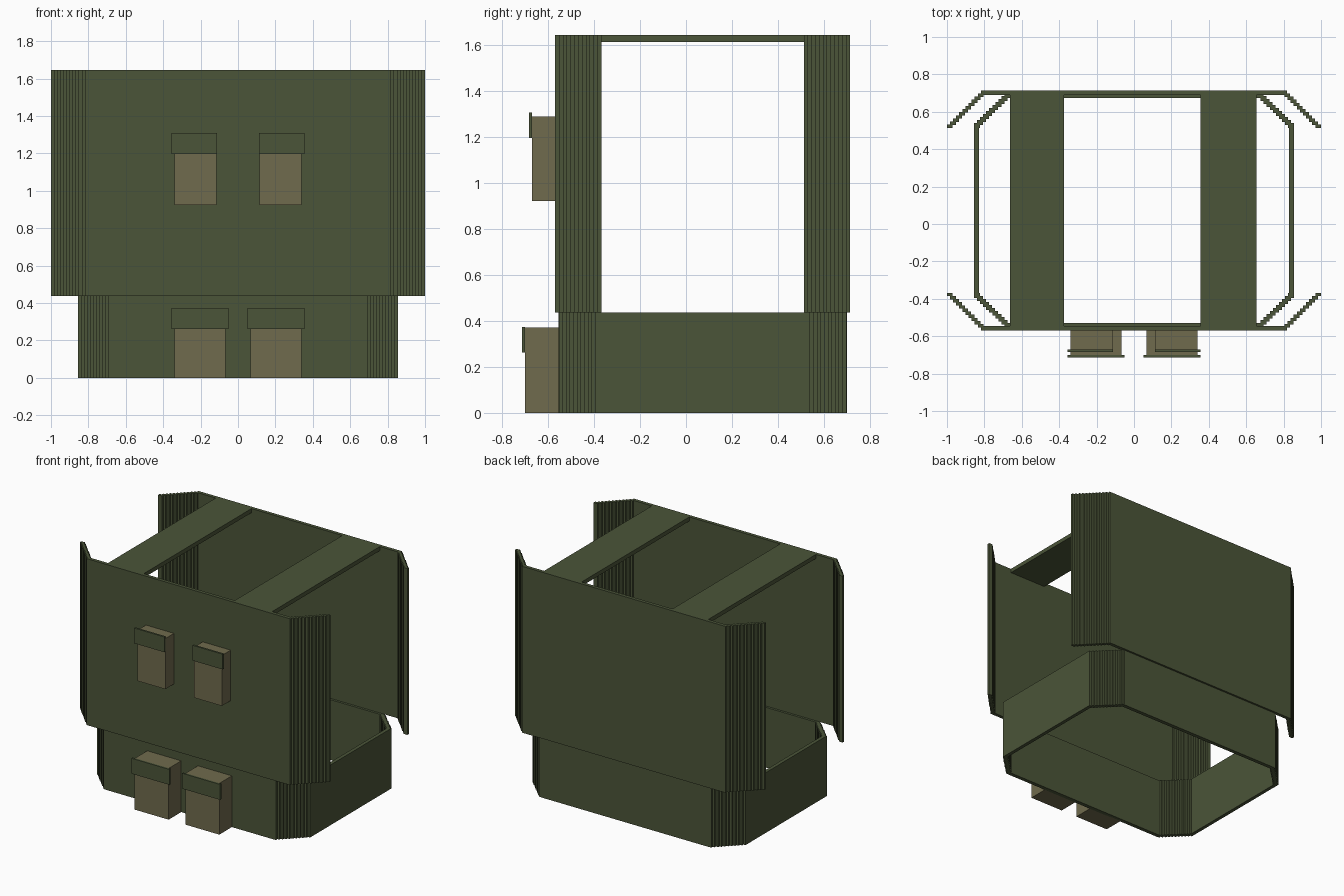
import bpy, bmesh

if "Cube" in bpy.data.objects:
    bpy.data.objects.remove(bpy.data.objects["Cube"])


def material(name, rgb):
    m = bpy.data.materials.new(name)
    m.diffuse_color = (*rgb, 1)
    m.use_nodes = True
    m.node_tree.nodes["Principled BSDF"].inputs["Base Color"].default_value = m.diffuse_color
    return m


GREEN = material("olive_cloth", (0.07, 0.09, 0.04))
TAN = material("tan_cloth", (0.16, 0.145, 0.074))


def boxes(name, spans, mat):
    """One object made of boxes given as (x0, x1, y0, y1, z0, z1)."""
    bm = bmesh.new()
    for x0, x1, y0, y1, z0, z1 in spans:
        cube = bmesh.ops.create_cube(bm, size=1)
        for v in cube["verts"]:
            v.co = (x1 if v.co.x > 0 else x0,
                    y1 if v.co.y > 0 else y0,
                    z1 if v.co.z > 0 else z0)
    mesh = bpy.data.meshes.new(name)
    bm.to_mesh(mesh)
    bm.free()
    mesh.materials.append(mat)
    ob = bpy.data.objects.new(name, mesh)
    bpy.context.collection.objects.link(ob)
    return ob


def stairs(name, start, end, n, w, d, z0, z1):
    """Diagonal corner built from n thin upright slats."""
    spans = []
    for i in range(n):
        t = i / (n - 1)
        x = start[0] + (end[0] - start[0]) * t
        y = start[1] + (end[1] - start[1]) * t
        spans.append((x - w / 2, x + w / 2, y - d / 2, y + d / 2, z0, z1))
    return boxes(name, spans, GREEN)


LOW, TOP = 0.437, 1.645

# Chest and back panels
boxes("chest_panel", [(-0.81, 0.81, -0.57, -0.545, LOW, TOP)], GREEN)
boxes("back_panel", [(-0.81, 0.81, 0.69, 0.715, LOW, TOP)], GREEN)

# Waist band walls
boxes("waist_front", [(-0.675, 0.675, -0.556, -0.528, 0, LOW)], GREEN)
boxes("waist_back", [(-0.675, 0.675, 0.673, 0.701, 0, LOW)], GREEN)

for s, side in ((-1, "left"), (1, "right")):
    # Flared slatted wings on the upper panels
    stairs(f"chest_wing_{side}", (s * 0.803, -0.561), (s * 0.985, -0.377),
           12, 0.031, 0.018, LOW, TOP)
    stairs(f"back_wing_{side}", (s * 0.803, 0.706), (s * 0.985, 0.522),
           12, 0.031, 0.018, LOW, TOP)

    # Waist side wall and its slatted corners
    boxes(f"waist_side_{side}",
          [(*sorted((s * 0.829, s * 0.855)), -0.375, 0.52, 0, LOW)], GREEN)
    stairs(f"waist_front_corner_{side}", (s * 0.677, -0.541), (s * 0.839, -0.382),
           11, 0.032, 0.026, 0, LOW)
    stairs(f"waist_back_corner_{side}", (s * 0.677, 0.686), (s * 0.839, 0.527),
           11, 0.032, 0.026, 0, LOW)

    # Pouches with flaps
    for row, inner, y0, y1, z0, z1, flap_in, f0, f1 in (
            ("chest", 0.115, -0.67, -0.565, 0.923, 1.29, 0.113, 1.197, 1.308),
            ("waist", 0.067, -0.70, -0.55, 0, 0.372, 0.052, 0.262, 0.374)):
        boxes(f"{row}_pouch_{side}",
              [(*sorted((s * inner, s * 0.34)), y0, y1, z0, z1)], TAN)
        boxes(f"{row}_flap_{side}",
              [(*sorted((s * flap_in, s * 0.356)), y0 - 0.014, y0, f0, f1)], GREEN)

# Shoulder straps
for side, x0, x1 in (("left", -0.662, -0.375), ("right", 0.355, 0.656)):
    boxes(f"shoulder_strap_{side}", [(x0, x1, -0.55, 0.695, 1.615, TOP)], GREEN)
